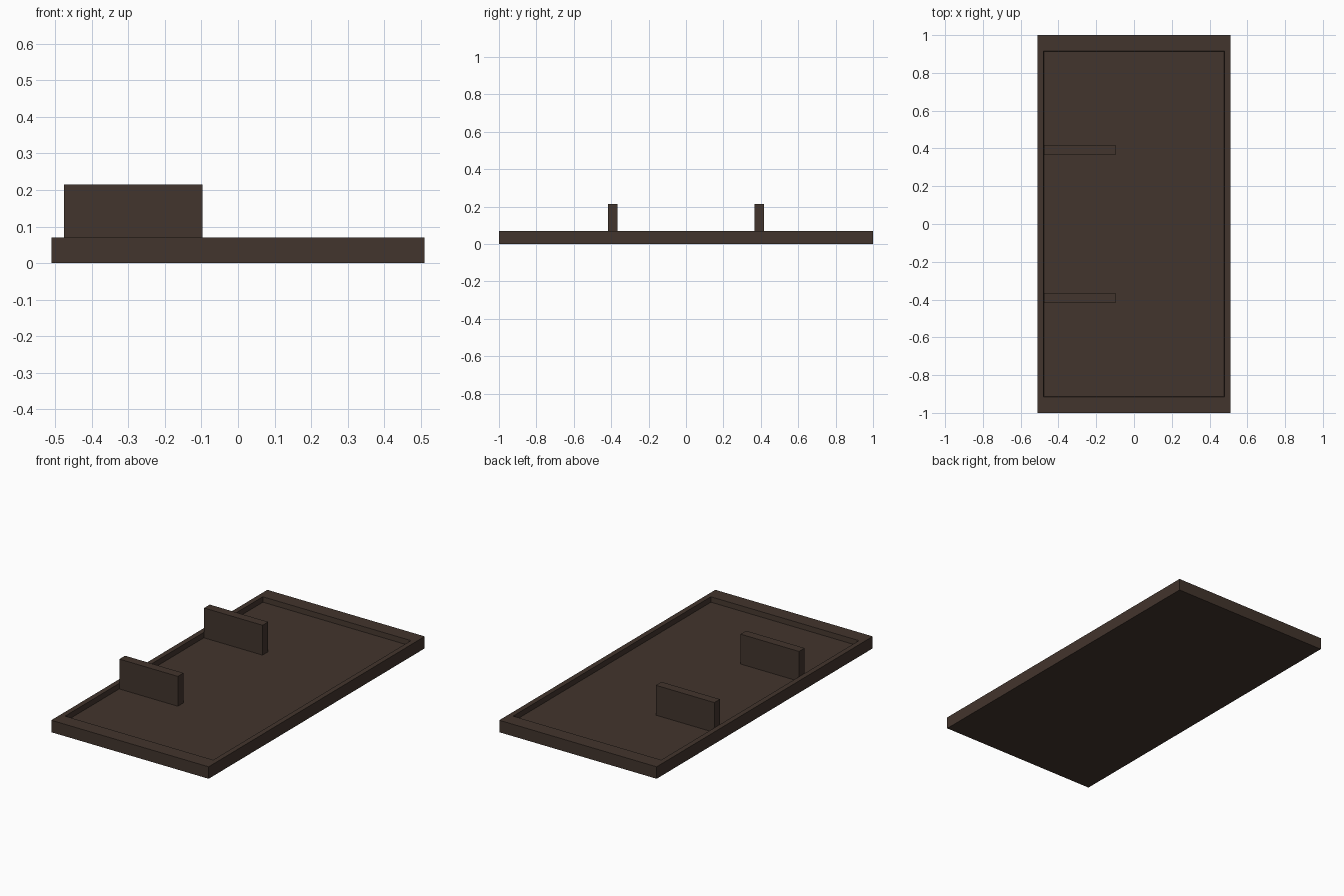
import bpy, bmesh

if "Cube" in bpy.data.objects:
    bpy.data.objects.remove(bpy.data.objects["Cube"])

mat = bpy.data.materials.new("dark_brown")
mat.diffuse_color = (0.055, 0.035, 0.026, 1)
mat.use_nodes = True
mat.node_tree.nodes["Principled BSDF"].inputs["Base Color"].default_value = mat.diffuse_color


def box(name, x0, x1, y0, y1, z0, z1):
    bm = bmesh.new()
    bmesh.ops.create_cube(bm, size=1)
    for v in bm.verts:
        v.co = ((x0 + x1) / 2 + v.co.x * (x1 - x0),
                (y0 + y1) / 2 + v.co.y * (y1 - y0),
                (z0 + z1) / 2 + v.co.z * (z1 - z0))
    me = bpy.data.meshes.new(name)
    bm.to_mesh(me)
    bm.free()
    me.materials.append(mat)
    ob = bpy.data.objects.new(name, me)
    bpy.context.collection.objects.link(ob)
    return ob


FLOOR = 0.04

# Tray with recessed floor: inset the top face and push it down
tray = box("tray", -0.51, 0.51, -1, 1, 0, 0.07)
bm = bmesh.new()
bm.from_mesh(tray.data)
top = max(bm.faces, key=lambda f: f.calc_center_median().z)
bmesh.ops.inset_region(bm, faces=[top], thickness=0.01)
for v in top.verts:
    v.co.x = 0.48 if v.co.x > 0 else -0.48
    v.co.y = 0.915 if v.co.y > 0 else -0.915
bmesh.ops.inset_region(bm, faces=[top], thickness=0.004)
for v in top.verts:
    v.co.z = FLOOR
bm.to_mesh(tray.data)
bm.free()

# Two upright dividers along the left side
for side, y in (("front", -0.392), ("back", 0.392)):
    box(side + "_divider", -0.476, -0.097, y - 0.026, y + 0.026, FLOOR, 0.215)
